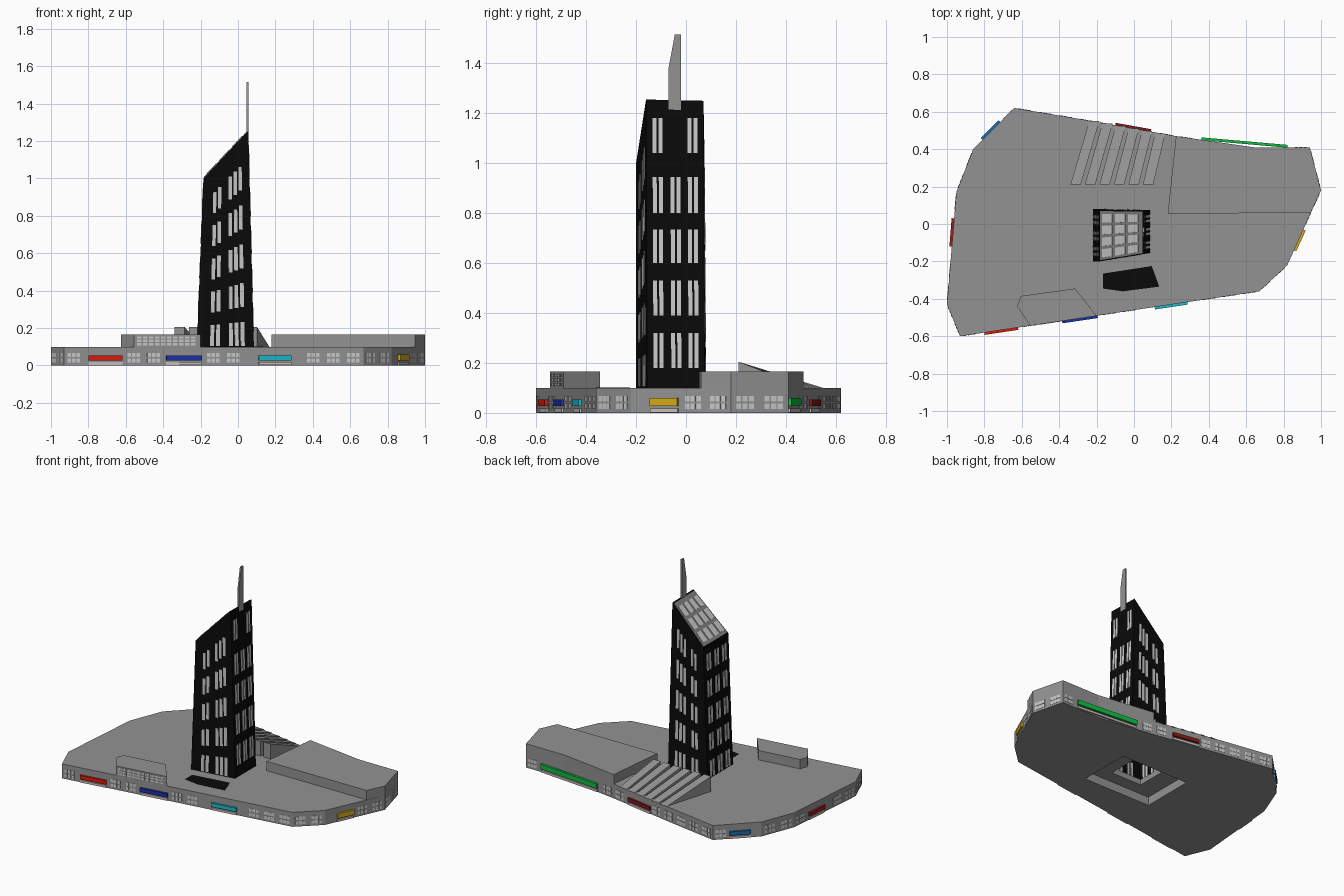
import bpy, bmesh
from mathutils import Vector as V

if "Cube" in bpy.data.objects:
    bpy.data.objects.remove(bpy.data.objects["Cube"])


def material(name, rgb):
    m = bpy.data.materials.new(name)
    m.diffuse_color = (*rgb, 1)
    m.use_nodes = True
    m.node_tree.nodes["Principled BSDF"].inputs["Base Color"].default_value = m.diffuse_color
    return m


GREY = material("concrete", (0.29, 0.29, 0.29))
BLACK = material("black", (0.003, 0.003, 0.003))
PANE = material("pane", (0.62, 0.62, 0.62))


def finish(name, bm, mat=GREY):
    bmesh.ops.recalc_face_normals(bm, faces=bm.faces)
    me = bpy.data.meshes.new(name)
    bm.to_mesh(me)
    bm.free()
    ob = bpy.data.objects.new(name, me)
    bpy.context.collection.objects.link(ob)
    me.materials.append(mat)
    return ob


def loft(bm, lower, upper, bottom=True):
    """Join two matching loops of points into a solid."""
    a = [bm.verts.new(p) for p in lower]
    b = [bm.verts.new(p) for p in upper]
    n = len(a)
    for i in range(n):
        j = (i + 1) % n
        bm.faces.new((a[i], a[j], b[j], b[i]))
    bm.faces.new(b)
    if bottom:
        bm.faces.new(a[::-1])


def prism(name, pts, z0, z1, mat=GREY):
    bm = bmesh.new()
    loft(bm, [(x, y, z0) for x, y in pts], [(x, y, z1) for x, y in pts])
    return finish(name, bm, mat)


def plate(bm, quad, depth):
    """Thin slab standing out from a quad, counter-clockwise from outside."""
    q = [V(p) for p in quad]
    n = (q[1] - q[0]).cross(q[3] - q[0]).normalized()
    loft(bm, [p - n * 0.002 for p in q], [p + n * depth for p in q])


def wall_quad(p, q, z0, z1):
    return [(*p, z0), (*q, z0), (*q, z1), (*p, z1)]


def rect(x0, x1, y0, y1):
    return [(x0, y0), (x1, y0), (x1, y1), (x0, y1)]


# Podium with a recess and tower shaft opening underneath
outline = [(-.93, -.60), (.67, -.36), (.82, -.22), (1, .18), (.94, .41), (.64, .41),
           (.225, .47), (-.31, .565), (-.64, .62), (-.86, .40), (-.95, .17), (-1, -.43)]
podium = prism("podium", outline, 0, 0.1)
for pts, z0, z1 in ((rect(-.33, .2, -.25, .13), -.1, .06),
                    (rect(-.19, .05, -.16, .05), -.2, .2)):
    cutter = prism("cutter", pts, z0, z1)
    cutter.hide_render = True
    mod = podium.modifiers.new("cut", 'BOOLEAN')
    mod.operation, mod.object, mod.solver = 'DIFFERENCE', cutter, 'EXACT'
    bpy.context.view_layer.objects.active = podium
    bpy.ops.object.modifier_apply(modifier=mod.name)
    bpy.data.objects.remove(cutter)

# Raised roof blocks and dark entrance slab
prism("rear_block", [(.18, .055), (.945, .06), (1, .18), (.94, .41), (.64, .41), (.225, .47)],
      0.095, 0.165)
prism("front_block", [(-.555, -.544), (-.2, -.491), (-.315, -.345), (-.605, -.385), (-.625, -.44)],
      0.095, 0.165)
prism("entrance_slab", [(-.165, -.265), (.095, -.225), (.135, -.335), (-.06, -.36), (-.165, -.345)],
      0.095, 0.101, BLACK)

# Six sloping roof wedges, skewed in plan
bm = bmesh.new()
for i in range(6):
    x, y1, skew = -.34 + .0775 * i, .55 - .013 * i, .1 - .007 * i
    left = [(x, .21, .095), (x + skew, y1, .095), (x + skew, y1, .1), (x, .21, .205)]
    loft(bm, left, [(a + .055, b, c) for a, b, c in left])
finish("roof_wedges", bm)

# Tapered tower shell with a slanted top
low = [V(p) for p in ((-.22, -.2, .1), (.085, -.155, .1), (.085, .075, .1), (-.22, .08, .1))]
top = [V(p) for p in ((-.185, -.2, 1.0), (.055, -.16, 1.255), (.055, .07, 1.25), (-.185, .075, 1.0))]
bm = bmesh.new()
loft(bm, low, top, bottom=False)
finish("tower", bm, BLACK)


def face_point(side, u, z):
    j = (side + 1) % 4
    a, b = low[side].lerp(low[j], u), top[side].lerp(top[j], u)
    return a.lerp(b, (z - a.z) / (b.z - a.z))


def row_span(side, u, r):
    """Bottom and top height of window row r; rows rise with the slanted top."""
    if side == 1:
        return [(.18, .32), (.39, .53), (.60, .735), (.80, .945), (1.04, 1.18)][r]
    rise = {0: u, 2: 1 - u, 3: .3}[side]
    z = .105 + r * (.165 + .055 * rise)
    return z, z + .105 + .03 * rise


# Tower windows: grouped narrow panes on all four sides
pairs = [(.11, 2), (.42, 2), (.72, 2)]
layout = [[(.23, 2), (.56, 3)], pairs, [(.17, 3), (.60, 2)], pairs]
bm = bmesh.new()
for side, groups in enumerate(layout):
    for r in range(5):
        for g, (start, count) in enumerate(groups):
            if side == 1 and r == 4 and g == 1:
                continue    # blank panel below the spire
            for k in range(count):
                u0 = start + k * .105
                u1 = u0 + .07
                z0, z1 = row_span(side, u0, r)
                plate(bm, [face_point(side, u0, z0), face_point(side, u1, z0),
                           face_point(side, u1, z1), face_point(side, u0, z1)], .002)
finish("tower_windows", bm, PANE)


# Slanted roof light with a grid of panes
def roof_point(u, v):
    return top[0].lerp(top[1], u).lerp(top[3].lerp(top[2], u), v)


def roof_quad(u0, u1, v0, v1):
    return [roof_point(u0, v0), roof_point(u1, v0), roof_point(u1, v1), roof_point(u0, v1)]


bm = bmesh.new()
plate(bm, roof_quad(0.02, .97, .02, .98), .003)
finish("roof_frame", bm, material("roof_grey", (.22, .22, .22)))
bm = bmesh.new()
for i in range(3):
    for j in range(4):
        u, v = .08 + i * .29, .06 + j * .23
        plate(bm, roof_quad(u, u + .22, v, v + .17), .006)
finish("roof_panes", bm, PANE)

# Spire blade with a bevelled top
bm = bmesh.new()
blade = [(-.07, 1.2), (-.02, 1.2), (-.02, 1.515), (-.045, 1.515), (-.07, 1.38)]
loft(bm, [(.046, y, z) for y, z in blade], [(.056, y, z) for y, z in blade])
finish("spire", bm)

# Shop signs around the podium, with pale door canopies below
signs = [("red", (.75, .01, .003), (-.80, -.58), (-.62, -.553)),
         ("blue", (.01, .03, .4), (-.385, -.518), (-.195, -.49)),
         ("cyan", (.01, .5, .6), (.11, -.444), (.285, -.418)),
         ("gold", (.65, .4, .01), (.856, -.14), (.906, -.03)),
         ("green", (.005, .5, .06), (.82, .41), (.36, .45)),
         ("maroon", (.2, .01, .01), (.09, .494), (-.10, .528)),
         ("azure", (.01, .15, .4), (-.715, .545), (-.81, .45)),
         ("crimson", (.35, .01, .01), (-.962, .03), (-.974, -.12))]
canopies = bmesh.new()
for label, rgb, p, q in signs:
    bm = bmesh.new()
    plate(bm, wall_quad(p, q, .027, .06 if label in ("gold", "green") else .053), .013)
    finish(label + "_sign", bm, material(label, rgb))
    plate(canopies, wall_quad(p, q, .002, .018), .008)
finish("door_canopies", canopies, material("pale", (.6, .52, .5)))

# Podium windows: small grids repeated along every wall, leaving the signs clear
bm = bmesh.new()


def window_grid(p, q, rows, cols):
    p, q = V(p), V(q)
    for c in range(cols):
        a, b = p.lerp(q, c / cols), p.lerp(q, (c + .78) / cols)
        for z0, z1 in rows:
            plate(bm, wall_quad(a, b, z0, z1), .002)


for p, q in zip(outline, outline[1:] + outline[:1]):
    p, q = V(p), V(q)
    n = max(1, round((q - p).length / .11))
    for i in range(n):
        a, b = p.lerp(q, (i + .17) / n), p.lerp(q, (i + .85) / n)
        mid = (a + b) / 2
        if all((mid - (V(s) + V(e)) / 2).length > (V(e) - V(s)).length / 2 + .035
               for _, _, s, e in signs):
            window_grid(a, b, [(.015, .038), (.045, .068)], 3)
# Windows of the front roof block
window_grid((-.54, -.5418), (-.22, -.494), [(.108, .12), (.126, .138), (.144, .156)], 10)
finish("podium_windows", bm, PANE)
